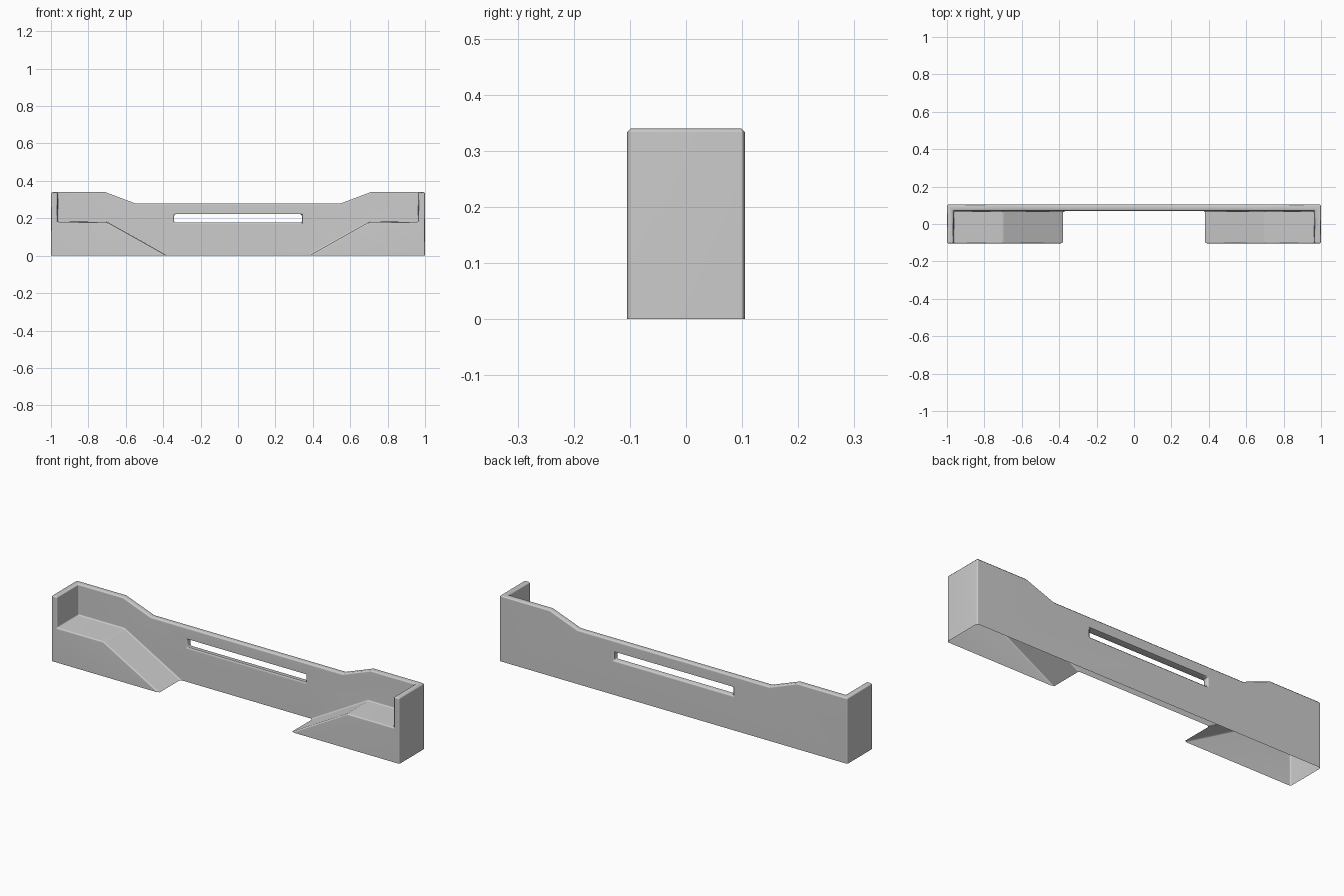
import bpy
import bmesh
import math

cube = bpy.data.objects.get("Cube")
if cube:
    bpy.data.objects.remove(cube, do_unlink=True)

# Overall sizes
HALF_X, HALF_Y, WALL = 1.0, 0.105, 0.035
TOP, DIP, LEDGE = 0.34, 0.28, 0.18

paint = bpy.data.materials.new("light grey")
paint.use_nodes = True
GREY = (0.6, 0.6, 0.6, 1)
paint.diffuse_color = GREY
paint.node_tree.nodes["Principled BSDF"].inputs["Base Color"].default_value = GREY


def mirrored_prism(name, half, y0, y1):
    """Extrude a left-right symmetric outline, given by its +x half, along y."""
    outline = half + [(-x, z) for x, z in reversed(half)]
    bm = bmesh.new()
    face = bm.faces.new([bm.verts.new((x, y0, z)) for x, z in outline])
    grown = bmesh.ops.extrude_face_region(bm, geom=[face])["geom"]
    moved = [v for v in grown if isinstance(v, bmesh.types.BMVert)]
    bmesh.ops.translate(bm, verts=moved, vec=(0, y1 - y0, 0))
    bmesh.ops.recalc_face_normals(bm, faces=bm.faces)
    mesh = bpy.data.meshes.new(name)
    bm.to_mesh(mesh)
    bm.free()
    mesh.materials.append(paint)
    obj = bpy.data.objects.new(name, mesh)
    bpy.context.collection.objects.link(obj)
    return obj


# Bumper body: full-depth block with raised ends
body = mirrored_prism("bumper_shell", [
    (HALF_X, 0), (HALF_X, TOP), (0.71, TOP), (0.55, DIP)], -HALF_Y, HALF_Y)

# Front pocket leaves the back panel, end walls, ledges and ramps
slope = LEDGE / (0.70 - 0.38)
below = -0.05
pocket = mirrored_prism("pocket_cutter", [
    (0.38 + below / slope, below), (0.70, LEDGE),
    (HALF_X - WALL, LEDGE), (HALF_X - WALL, 0.5)], -0.3, HALF_Y - WALL)

# Long slot through the panel
slot = mirrored_prism("slot_cutter", [(0.342, 0.178), (0.342, 0.222)], -0.3, 0.3)

for cutter in (pocket, slot):
    cutter.hide_render = True
    cut = body.modifiers.new(cutter.name, "BOOLEAN")
    cut.operation = "DIFFERENCE"
    cut.solver = "EXACT"
    cut.object = cutter

# Bake the cuts, then open the underside
graph = bpy.context.evaluated_depsgraph_get()
shell = bpy.data.meshes.new_from_object(body.evaluated_get(graph))
body.modifiers.clear()
body.data = shell
for cutter in (pocket, slot):
    bpy.data.objects.remove(cutter, do_unlink=True)

bm = bmesh.new()
bm.from_mesh(shell)
underside = [f for f in bm.faces
             if f.normal.z < -0.9 and f.calc_center_median().z < 0.01]
bmesh.ops.delete(bm, geom=underside, context="FACES")
bm.to_mesh(shell)
bm.free()

# Small chamfers on every hard edge
bevel = body.modifiers.new("chamfer", "BEVEL")
bevel.width = 0.007
bevel.segments = 1
bevel.limit_method = "ANGLE"
bevel.angle_limit = math.radians(25)
bevel.use_clamp_overlap = False

bpy.ops.object.select_all(action="DESELECT")
body.select_set(True)
bpy.context.view_layer.objects.active = body
bpy.ops.object.modifier_apply(modifier=bevel.name)
bpy.ops.object.shade_smooth_by_angle(angle=math.radians(50))
weighted = body.modifiers.new("even shading", "WEIGHTED_NORMAL")
weighted.keep_sharp = True
